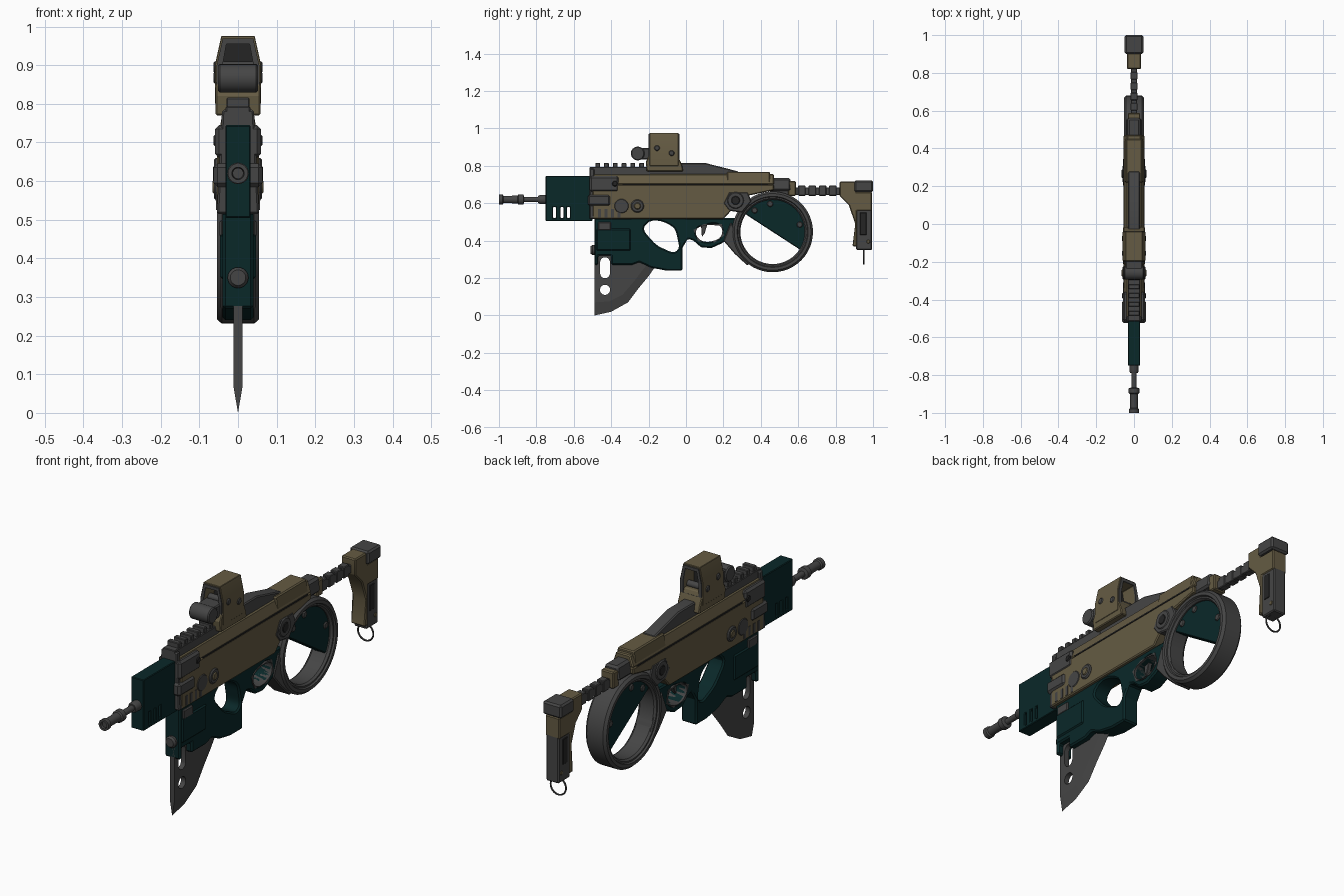
import bpy, bmesh
from math import sin, cos, pi, radians
from mathutils import Matrix

cube = bpy.data.objects.get("Cube")
if cube:
    bpy.data.objects.remove(cube, do_unlink=True)


def material(name, r, g, b):
    m = bpy.data.materials.new(name)
    m.use_nodes = True
    m.diffuse_color = (r, g, b, 1)
    m.node_tree.nodes["Principled BSDF"].inputs["Base Color"].default_value = (r, g, b, 1)
    return m


TAN = material("desert tan", .13, .105, .056)
GREY = material("gunmetal grey", .06, .06, .06)
TEAL = material("dark teal", .003, .021, .022)
BLACK = material("soft black", .018, .018, .018)
parts = []


def finish(name, bm, mat, bevel=0):
    """Clean, chamfer the sharp edges and link the part."""
    bmesh.ops.remove_doubles(bm, verts=bm.verts, dist=1e-5)
    bmesh.ops.dissolve_limit(bm, angle_limit=.01, verts=bm.verts, edges=bm.edges)
    bmesh.ops.recalc_face_normals(bm, faces=bm.faces)
    if bevel:
        sharp = [e for e in bm.edges if e.is_manifold and e.calc_face_angle(0) > .7]
        bmesh.ops.bevel(bm, geom=sharp, offset=bevel, segments=1, profile=.5,
                        affect='EDGES', clamp_overlap=True)
    me = bpy.data.meshes.new(name)
    bm.to_mesh(me)
    bm.free()
    me.materials.append(mat)
    ob = bpy.data.objects.new(name, me)
    bpy.context.collection.objects.link(ob)
    parts.append(ob)
    return ob


def box(name, y0, y1, z0, z1, hw, mat, bevel=.005, top=1):
    bm = bmesh.new()
    bmesh.ops.create_cube(bm, size=1)
    for v in bm.verts:
        taper = top if v.co.z > 0 else 1
        v.co = (v.co.x * 2 * hw * taper, (y0 + y1) / 2 + v.co.y * (y1 - y0),
                (z0 + z1) / 2 + v.co.z * (z1 - z0))
    return finish(name, bm, mat, bevel)


# Extrusion axes: side outlines (y, z) go along x, front outlines (x, z) along y
ALONG_X = Matrix(((0, 0, 1, 0), (1, 0, 0, 0), (0, 1, 0, 0), (0, 0, 0, 1)))
ALONG_Y = Matrix(((1, 0, 0, 0), (0, 0, -1, 0), (0, 1, 0, 0), (0, 0, 0, 1)))


def plate(name, outline, hw, mat, holes=(), smooth=False, bevel=.005, axis=ALONG_X, y=0):
    """Outline with holes, extruded evenly both ways."""
    cu = bpy.data.curves.new(name, 'CURVE')
    cu.dimensions, cu.fill_mode, cu.extrude, cu.resolution_u = '2D', 'BOTH', hw, 5
    for i, pts in enumerate([outline, *holes]):
        if smooth and i:
            sp = cu.splines.new('BEZIER')
            sp.bezier_points.add(len(pts) - 1)
            for bp, p in zip(sp.bezier_points, pts):
                bp.co = (*p, 0)
                bp.handle_left_type = bp.handle_right_type = 'AUTO'
        else:
            sp = cu.splines.new('POLY')
            sp.points.add(len(pts) - 1)
            for sp_point, p in zip(sp.points, pts):
                sp_point.co = (*p, 0, 1)
        sp.use_cyclic_u = True
    ob = bpy.data.objects.new(name, cu)
    bpy.context.collection.objects.link(ob)
    me = bpy.data.meshes.new_from_object(ob.evaluated_get(bpy.context.evaluated_depsgraph_get()))
    bpy.data.objects.remove(ob)
    bpy.data.curves.remove(cu)
    bm = bmesh.new()
    bm.from_mesh(me)
    bpy.data.meshes.remove(me)
    bm.transform(Matrix.Translation((0, y, 0)) @ axis)
    return finish(name, bm, mat, bevel)


def lathe(name, profile, axis, y, z, mat, segs=24, closed=False):
    """Turn (radius, distance) points about the x or y axis."""
    bm = bmesh.new()
    rings = []
    for r, t in profile:
        ring = []
        for k in range(segs):
            a, b = r * cos(2 * pi * k / segs), r * sin(2 * pi * k / segs)
            ring.append(bm.verts.new((t, y + a, z + b) if axis == 'x' else (a, y + t, z + b)))
        rings.append(ring)
    for i in range(len(rings) if closed else len(rings) - 1):
        p, q = rings[i], rings[(i + 1) % len(rings)]
        for k in range(segs):
            n = (k + 1) % segs
            bm.faces.new((p[k], p[n], q[n], q[k]))
    return finish(name, bm, mat)


def pin(name, y, z, r, hw, mat):
    """Round boss that passes through to both sides."""
    c = min(.005, r / 4)
    return lathe(name, [(0, -hw), (r - c, -hw), (r, c - hw), (r, hw - c), (r - c, hw), (0, hw)],
                 'x', y, z, mat)


def oval(y, z, r, stretch=0):
    return [(y + r * cos(a), z + r * sin(a) + (stretch if sin(a) > 0 else -stretch))
            for a in [pi * (k + .5) / 12 for k in range(24)]]


def scaled(pts, s):
    cy, cz = [sum(c) / len(pts) for c in zip(*pts)]
    return [(cy + (a - cy) * s, cz + (b - cz) * s) for a, b in pts]


# Barrel and muzzle
lathe("barrel", [(0, -.99), (.014, -.99), (.014, -.7), (0, -.7)], 'y', 0, .62, GREY)
lathe("barrel_collar", [(0, -.79), (.02, -.79), (.024, -.78), (.024, -.74), (0, -.74)], 'y', 0, .62, GREY)
lathe("muzzle", [(0, -.97), (.014, -.97), (.016, -1), (.026, -1), (.026, -.98), (.02, -.975), (.02, -.93),
                 (.022, -.9), (.028, -.895), (.028, -.87), (.014, -.865), (0, -.865)], 'y', 0, .62, GREY)
slits = [[(a, .52), (a + .014, .52), (a + .014, .58), (a, .58)] for a in (-.71, -.67, -.635)]
plate("barrel_shroud", [(-.75, .505), (-.5, .505), (-.5, .745), (-.75, .745)], .033, TEAL, slits, bevel=.003)

# Receiver
plate("receiver", [(-.5, .515), (.2, .515), (.25, .57), (.33, .64), (.47, .67), (.47, .7), (-.5, .7)], .055, TAN)
box("upper_receiver", -.5, .47, .7, .755, .055, TAN, top=.66)
box("rear_hump", .22, .45, .69, .768, .054, TAN, top=.78)
box("receiver_seam", -.34, .44, .697, .703, .056, BLACK, 0)
box("front_frame", -.515, -.49, .515, .785, .055, GREY, top=.75)
box("front_cheek", -.515, -.36, .66, .745, .059, GREY, .01)
box("front_latch", -.525, -.405, .585, .645, .063, GREY, .01)
for k in range(4):
    box("vent_slot", -.47 + .035 * k, -.455 + .035 * k, .525, .57, .057, GREY, 0)
pin("latch_boss", -.345, .585, .04, .058, GREY)
pin("front_pin", -.26, .585, .035, .062, GREY)
pin("front_pin_cap", -.26, .585, .019, .066, TAN)
pin("cheek_screw", -.38, .705, .015, .063, BLACK)
plate("pivot_plate", [(.2, .6), (.23, .56), (.3, .55), (.35, .61), (.33, .66), (.23, .66)], .058, GREY)
pin("pivot_pin", .265, .615, .045, .062, GREY)
pin("pivot_pin_cap", .265, .615, .025, .065, BLACK)

# Top rail
box("front_rail", -.515, -.19, .745, .793, .032, GREY, .003)
for k in range(6):
    box("rail_tooth", -.485 + .047 * k, -.46 + .047 * k, .79, .816, .03, GREY, .003)
plate("rear_rail", [(-.21, .745), (-.21, .8), (-.03, .816), (.1, .816), (.28, .77), (.28, .745)], .031, GREY)

# Optic
hood = [(-.06, .8), (-.06, .9), (-.043, .976), (.043, .976), (.06, .9), (.06, .8)]
window = [(-.04, .84), (-.04, .9), (-.03, .955), (.03, .955), (.04, .9), (.04, .84)]
plate("optic_hood", hood, .077, TAN, [window], axis=ALONG_Y, y=-.118)
for end in (-.196, -.04):
    plate("optic_bezel", scaled(hood, .92), .004, GREY, [window], bevel=0, axis=ALONG_Y, y=end)
plate("optic_glass", scaled(window, 1.05), .003, BLACK, bevel=0, axis=ALONG_Y, y=-.118)
plate("optic_base", [(-.21, .77), (-.015, .77), (-.02, .8), (-.045, .86), (-.195, .86), (-.215, .82)], .058, TAN,
      bevel=.004)
box("optic_battery_mount", -.255, -.17, .835, .895, .045, GREY)
pin("optic_battery_drum", -.258, .866, .037, .052, GREY)
for y, z in ((-.155, .895), (-.077, .868)):
    pin("optic_screw", y, z, .015, .064, GREY)

# Lower frame with hand opening and trigger opening
hand_hole = [(-.22, .48), (-.08, .48), (-.045, .41), (-.05, .345), (-.115, .355), (-.185, .405)]
trigger_hole = [(.055, .455), (.1, .48), (.18, .48), (.19, .43), (.15, .4), (.075, .405)]
plate("lower_frame", [(-.49, .52), (-.49, .27), (-.47, .27), (-.47, .32), (-.4, .32), (-.4, .27), (-.29, .27),
                      (-.25, .285), (-.185, .255), (-.105, .24), (-.02, .24), (-.02, .36), (.01, .41), (.04, .4),
                      (.08, .365), (.135, .36), (.19, .385), (.25, .42), (.28, .52)],
      .04, TEAL, [hand_hole, trigger_hole], smooth=True, bevel=.007)
plate("trigger_guard", scaled(trigger_hole, 1.22), .043, GREY, [trigger_hole], smooth=True, bevel=.003)
plate("trigger", [(.08, .49), (.115, .49), (.1, .44), (.085, .42)], .01, GREY, bevel=.002)
box("foregrip_shell", -.485, -.29, .34, .47, .046, TEAL, .012)
box("foregrip_lock", -.47, -.4, .455, .5, .048, GREY)
lathe("foregrip_knob", [(0, -.02), (.02, -.02), (.027, -.01), (.027, .02), (0, .02)], 'y', -.49, .35, GREY)

# Blade: flat core and a ground edge
core = [(-.49, .07), (-.41, .075), (-.34, .11), (-.28, .18), (-.235, .24), (-.21, .27)]
edge = [(-.49, 0), (-.4, .02), (-.31, .07), (-.25, .15), (-.2, .21), (-.165, .26)]
plate("blade", core + [(-.21, .36), (-.49, .36)], .012, GREY,
      [oval(-.433, .137, .027), oval(-.433, .255, .026, .03)], bevel=0)
bm = bmesh.new()
rows = [[bm.verts.new((x, *p)) for p in pts] for x, pts in ((.012, core), (0, edge), (-.012, core))]
for a, b in zip(rows, rows[1:]):
    for i in range(len(core) - 1):
        bm.faces.new((a[i], a[i + 1], b[i + 1], b[i]))
for i in (0, -1):
    bm.faces.new([row[i] for row in rows])
finish("blade_edge", bm, GREY)

# Ring grip behind the trigger
RY, RZ = .463, .447
half = [(.172, .036), (.179, .046), (.186, .046), (.19, .054), (.205, .054), (.216, .042)]
lathe("ring_grip", half + [(r, -x) for r, x in reversed(half)], 'x', RY, RZ, GREY, 48, closed=True)
plate("ring_guard", [(.2, .4), (.26, .33), (.33, .265), (.345, .3), (.295, .4), (.24, .5)], .045, GREY)
arc = [radians(-33 + 9 * k) for k in range(21)]
plate("ring_panel", [(RY + .178 * cos(a), RZ + .178 * sin(a)) for a in arc], .03, TEAL, bevel=.004)
for a in (15, 95, 130):
    pin("ring_stud", RY + .15 * cos(radians(a)), RZ + .15 * sin(radians(a)), .016, .036, GREY)

# Stock rod
box("rear_block", .44, .56, .665, .735, .042, GREY, .01, top=.8)
box("stock_collar", .545, .588, .64, .718, .033, TAN)
box("stock_rod", .45, .84, .645, .685, .015, GREY, .003)
for k in range(4):
    box("stock_rod_rib", .6 + .055 * k, .64 + .055 * k, .64, .694, .018, GREY, .003)

# Shoulder stock
plate("stock_body", [(.82, .64), (.82, .715), (.91, .715), (.91, .66), (.995, .66), (.995, .56), (.915, .56),
                     (.915, .37), (.89, .37), (.905, .49), (.87, .59)], .037, TAN)
box("butt_pad", .9, 1, .66, .722, .049, GREY, .008)
box("stock_foot", .91, .995, .35, .572, .033, GREY)
box("stock_foot_inset", .93, .965, .43, .55, .036, BLACK, .002)
pin("stock_foot_screw", .975, .395, .01, .036, TAN)
lathe("lanyard_ring", [(.04 + .004 * cos(a), .004 * sin(a)) for a in [pi * k / 4 for k in range(8)]],
      'y', .95, .315, GREY, 32, closed=True)

# Smooth shading with sharp edges kept
bpy.ops.object.select_all(action='DESELECT')
for ob in parts:
    ob.select_set(True)
bpy.context.view_layer.objects.active = parts[0]
bpy.ops.object.shade_smooth_by_angle(angle=radians(30))
